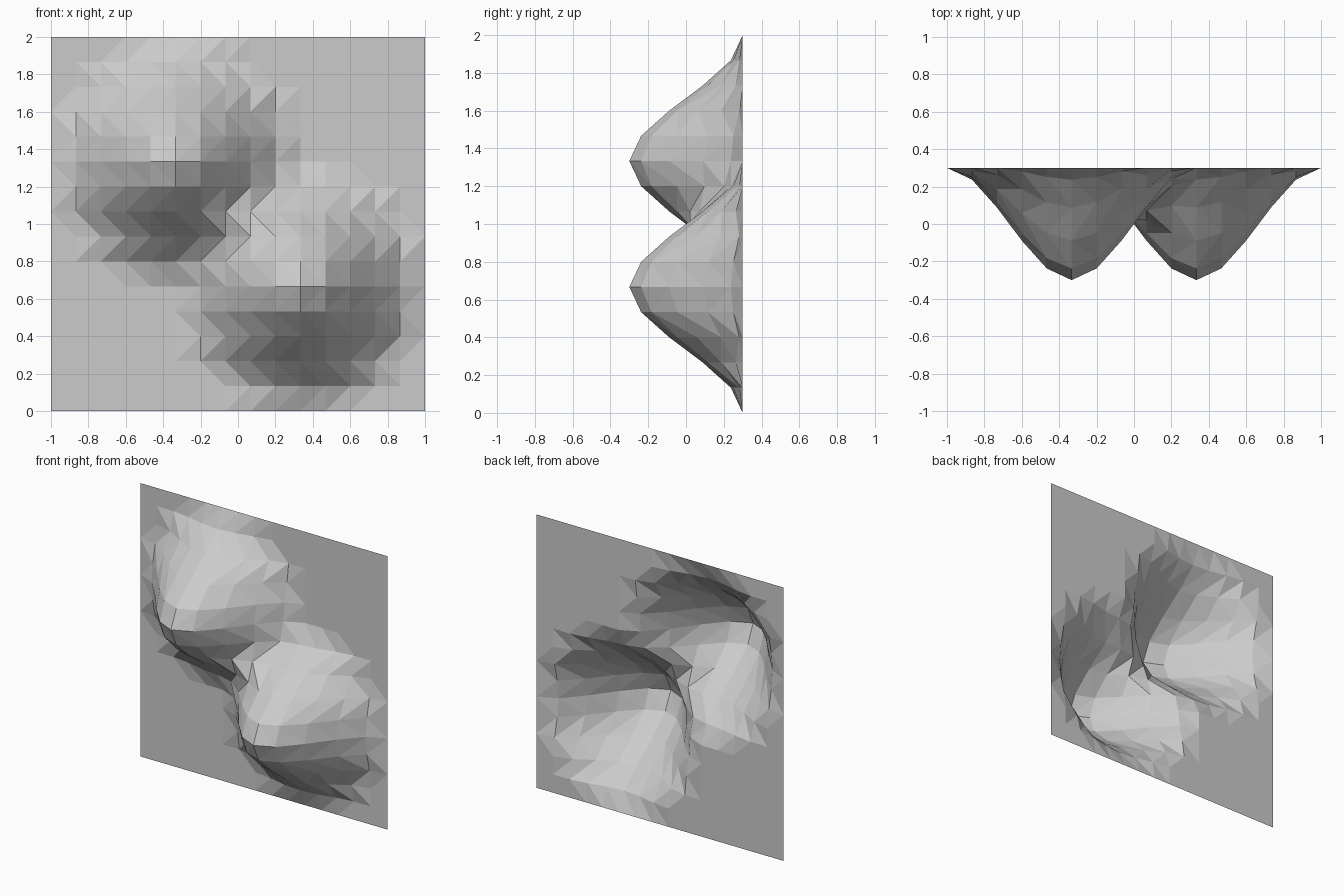
import bpy, bmesh, math

if "Cube" in bpy.data.objects:
    bpy.data.objects.remove(bpy.data.objects["Cube"])

CELLS = 15
STEP = 2 / CELLS
BASE_Y, PEAK, RADIUS = 0.3, 0.6, 5 * STEP
PEAKS = [(-1 / 3, 4 / 3), (1 / 3, 2 / 3)]


def bulge(x, z):
    """Smooth falloff around both peaks."""
    total = 0
    for px, pz in PEAKS:
        d = max(0, 1 - math.hypot(x - px, z - pz) / RADIUS)
        total += PEAK * (3 * d * d - 2 * d ** 3)
    return total


# Upright sheet with two hills pulled towards the front
bm = bmesh.new()
grid = []
for k in range(CELLS + 1):
    z = k * STEP
    row = []
    for i in range(CELLS + 1):
        x = -1 + i * STEP
        row.append(bm.verts.new((x, BASE_Y - bulge(x, z), z)))
    grid.append(row)

# Diagonals alternate from row to row
for k in range(CELLS):
    for i in range(CELLS):
        a, b = grid[k][i], grid[k][i + 1]
        c, d = grid[k + 1][i + 1], grid[k + 1][i]
        tris = [(a, b, c), (a, c, d)] if k % 2 == 0 else [(a, b, d), (b, c, d)]
        for t in tris:
            bm.faces.new(t)

mesh = bpy.data.meshes.new("hilly_sheet")
bm.to_mesh(mesh)
bm.free()
bpy.context.collection.objects.link(bpy.data.objects.new("hilly_sheet", mesh))
